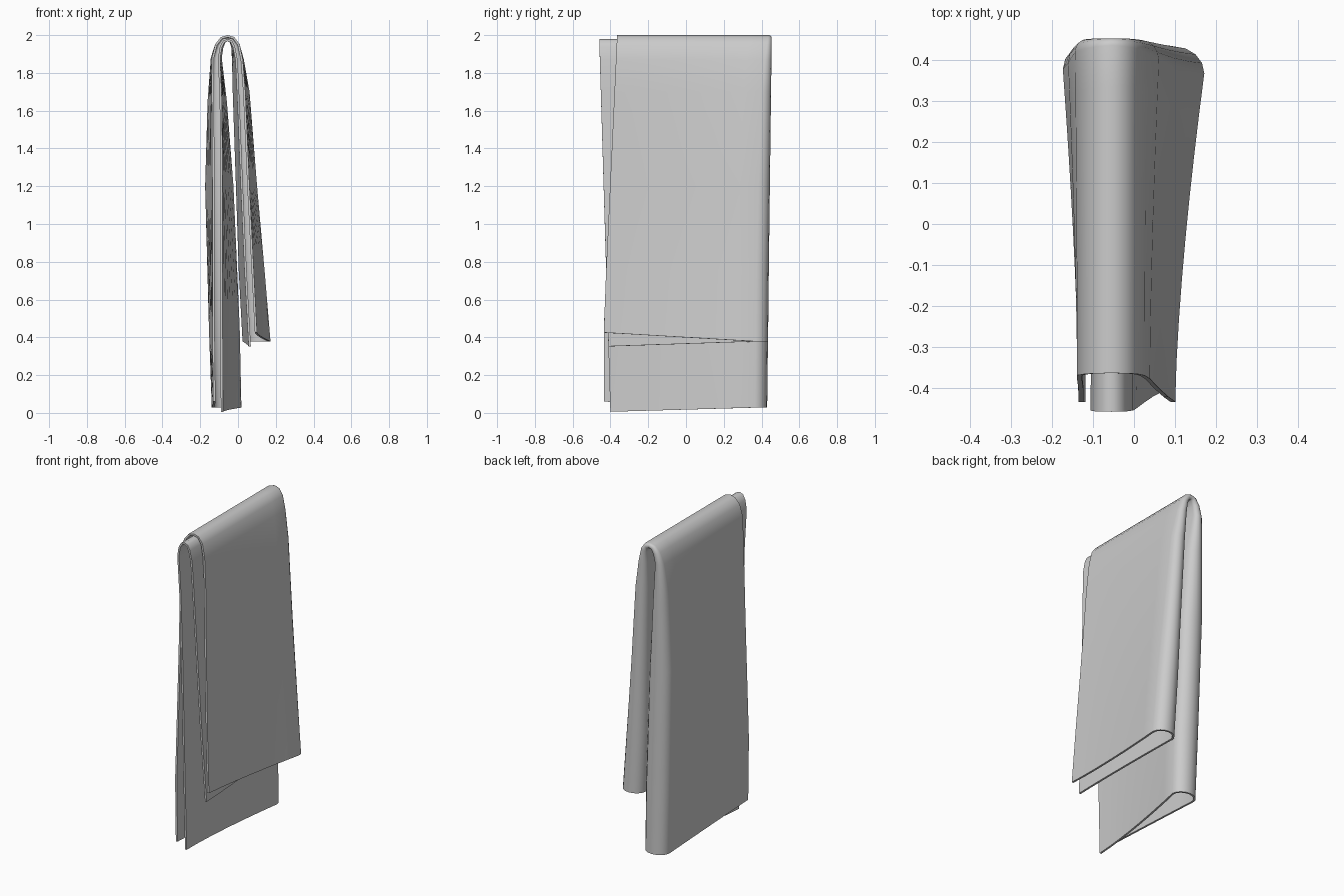
import bpy, math

if "Cube" in bpy.data.objects:
    bpy.data.objects.remove(bpy.data.objects["Cube"])

# Stations along the drape, left hem -> over the bar -> right hem:
# outer layer (front x, back x, z), inner layer (front x, back x, z)
S = [
    (-.125, -.133, .060, -.085, .012, .006),
    (-.130, -.148, .45, -.087, .003, .45),
    (-.130, -.168, 1.20, -.087, -.030, 1.20),
    (-.133, -.155, 1.65, -.091, -.065, 1.65),
    (-.133, -.138, 1.88, -.100, -.092, 1.88),
    (-.115, -.115, 1.95, -.090, -.083, 1.938),
    (-.087, -.087, 1.985, -.075, -.070, 1.966),
    (-.055, -.055, 1.994, -.055, -.055, 1.974),
    (-.023, -.023, 1.985, -.035, -.040, 1.966),
    (.003, .003, 1.95, -.022, -.030, 1.938),
    (.020, .025, 1.87, -.008, -.026, 1.87),
    (.033, .055, 1.70, .000, -.022, 1.70),
    (.055, .095, 1.20, .020, -.005, 1.20),
    (.078, .135, .75, .040, .010, .75),
    (.095, .166, .425, .062, .030, .352),
]
N, CAP = 8, 8                      # segments per layer and round the fold


def lerp(a, b, t):
    return a + (b - a) * t


def section(i):
    """One cross-section: outer layer, rounded back fold, inner layer."""
    of, ob, zo, nf, nb, zn = S[i]
    zbo, zbn = zo, zn
    if i == 0:
        zbo = zbn = .028           # hems meet at the fold
    if i == len(S) - 1:
        zbo = zbn = .378
    yo = max(-.435, -.365 - .07 * (1.99 - zo) / 1.5)
    yn = -.46 + .03 * (2 - zn)
    yb = .448 - .0125 * (2 - zo)
    half = math.hypot(ob - nb, zbo - zbn) / 2
    r = min(.06, half * 1.1)
    outer, inner = [], []
    for k in range(N):
        t = k / N
        w = t ** 1.5
        outer.append((lerp(of, ob, w), lerp(yo, yb - r, t), lerp(zo, zbo, t)))
        inner.append((lerp(nf, nb, w), lerp(yn, yb - r, t), lerp(zn, zbn, t)))
    fold = []
    for k in range(CAP + 1):
        a = math.pi * k / CAP
        m = (1 - math.cos(a)) / 2
        fold.append((lerp(ob, nb, m), yb - r + r * math.sin(a), lerp(zbo, zbn, m)))
    return outer + fold + inner[::-1]


rows = [section(i) for i in range(len(S))]
w = len(rows[0])
verts = [p for row in rows for p in row]
faces = [(i * w + j, i * w + j + 1, (i + 1) * w + j + 1, (i + 1) * w + j)
         for i in range(len(rows) - 1) for j in range(w - 1)]

# Towel folded lengthwise and hung over
mesh = bpy.data.meshes.new("folded_towel")
mesh.from_pydata(verts, [], faces)
mesh.update()
towel = bpy.data.objects.new("folded_towel", mesh)
bpy.context.collection.objects.link(towel)

# Cloth thickness
sol = towel.modifiers.new("thickness", 'SOLIDIFY')
sol.thickness = .012
sol.offset = 0

bpy.context.view_layer.objects.active = towel
towel.select_set(True)
bpy.ops.object.modifier_apply(modifier=sol.name)
bpy.ops.object.shade_smooth_by_angle(angle=math.radians(50))
